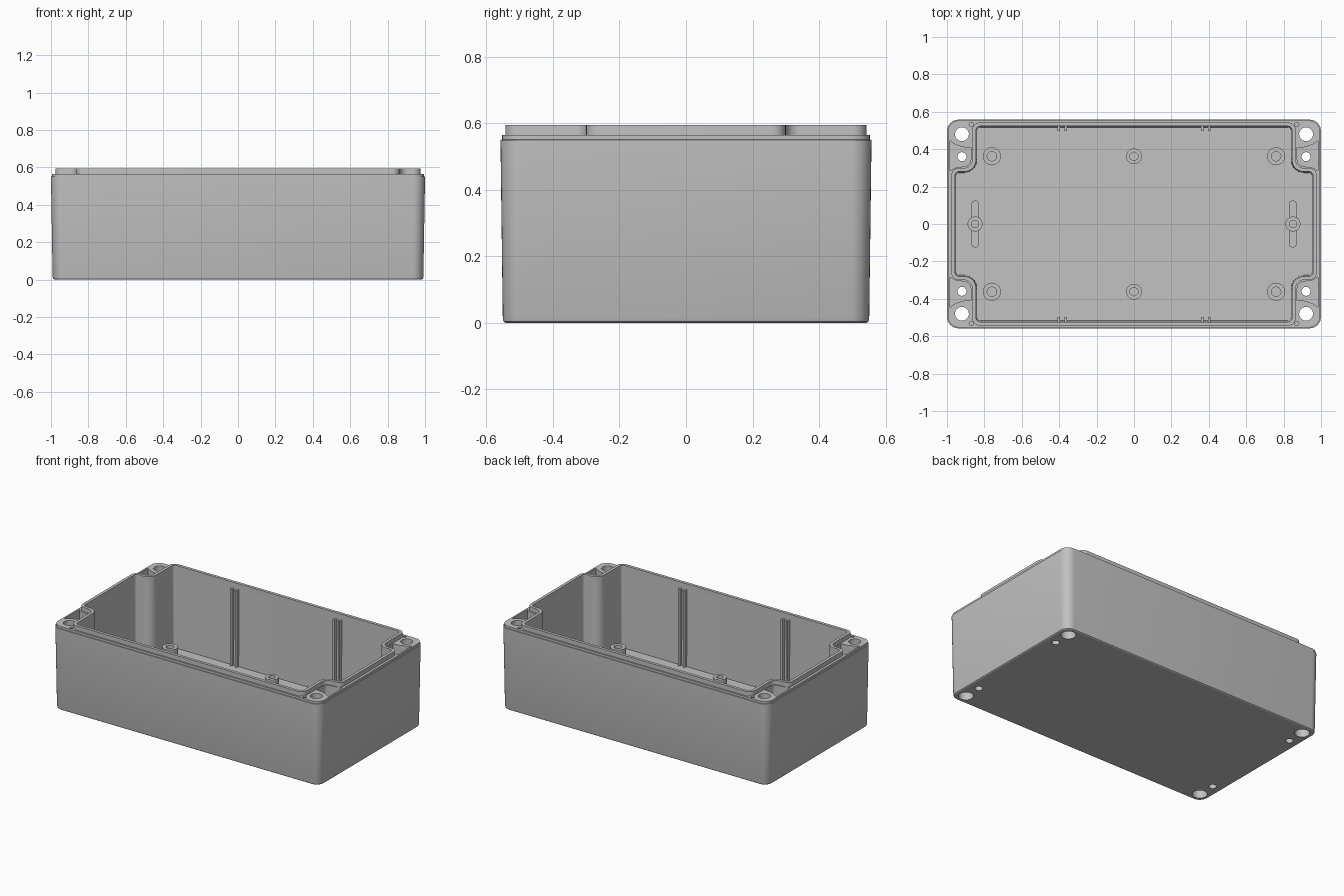
import bpy, math
from mathutils import Vector

if "Cube" in bpy.data.objects:
    bpy.data.objects.remove(bpy.data.objects["Cube"])

grey = bpy.data.materials.new("light grey plastic")
grey.diffuse_color = (0.54, 0.54, 0.54, 1)
grey.use_nodes = True
grey.node_tree.nodes["Principled BSDF"].inputs["Base Color"].default_value = grey.diffuse_color


def rounded(corners, n=8):
    """Outline from (x, y, radius) corners, each corner turned into an arc."""
    out = []
    for i, (x, y, r) in enumerate(corners):
        p = Vector((x, y))
        a = (Vector(corners[i - 1][:2]) - p).normalized()
        b = (Vector(corners[(i + 1) % len(corners)][:2]) - p).normalized()
        centre = p + (a + b) * r          # all corners are right angles
        for k in range(n + 1):
            t = k / n * math.pi / 2
            out.append(tuple(centre - b * r * math.cos(t) - a * r * math.sin(t)))
    return out


def box(hx, hy, r):
    return rounded([(hx, -hy, r), (hx, hy, r), (-hx, hy, r), (-hx, -hy, r)])


def cavity(d=0.0):
    """Stepped inner outline, grown by d."""
    q1 = [(.957 + d, .28 + d, .022 + d), (.845 + d, .28 + d, .062 - d),
          (.845 + d, .523 + d, .022 + d)]
    q2 = [(-x, y, r) for x, y, r in reversed(q1)]
    return rounded(q1 + q2 + [(-x, -y, r) for x, y, r in q1 + q2])


def circle(cx, cy, r, n=32):
    return [(cx + r * math.cos(2 * math.pi * k / n),
             cy + r * math.sin(2 * math.pi * k / n)) for k in range(n)]


def loft(name, sections, ring=False):
    """Join (outline, z) sections; cap the ends, or close into a ring."""
    n, m = len(sections[0][0]), len(sections)
    verts = [(x, y, z) for outline, z in sections for x, y in outline]
    faces = [(s * n + i, s * n + (i + 1) % n,
              (s + 1) % m * n + (i + 1) % n, (s + 1) % m * n + i)
             for s in range(m if ring else m - 1) for i in range(n)]
    if not ring:
        faces += [tuple(reversed(range(n))), tuple(range((m - 1) * n, m * n))]
    me = bpy.data.meshes.new(name)
    me.from_pydata(verts, [], faces)
    me.materials.append(grey)
    ob = bpy.data.objects.new(name, me)
    bpy.context.collection.objects.link(ob)
    return ob


def cut(ob, cutter):
    bpy.context.view_layer.objects.active = ob
    mod = ob.modifiers.new("cut", 'BOOLEAN')
    mod.operation, mod.solver, mod.object = 'DIFFERENCE', 'EXACT', cutter
    bpy.ops.object.modifier_apply(modifier=mod.name)
    bpy.data.objects.remove(cutter)


# Outer shell with slight draft, bottom edge bevel and a small step at the rim
FLOOR = .04
body = loft("enclosure_body", [
    (box(.982, .543, .05), 0), (box(.988, .549, .056), .004),
    (box(.991, .551, .058), .012), (box(1, .558, .062), .55),
    (box(.994, .553, .057), .5505), (box(.994, .553, .057), .565)])
cut(body, loft("cavity_cutter", [(cavity(-.006), FLOOR), (cavity(0), .565),
                                 (cavity(0), .7)]))

# Corner pockets, lid screw holes, mounting holes and pin holes
pocket = [(.87, .405), (.87, .35), (.878, .325), (.9, .308), (.95, .303),
          (.983, .285), (.983, .445), (.96, .428), (.92, .412)]
for sx in (1, -1):
    for sy in (1, -1):
        pts = [(x * sx, y * sy) for x, y in pocket]
        if sx * sy < 0:
            pts.reverse()
        cut(body, loft("pocket_cutter", [(pts, .06), (pts, .7)]))
        cx, cy = .92 * sx, .48 * sy
        for name, x, y, r, z0, z1 in (
                ("screw_cutter", cx, cy, .037, -.1, .7),
                ("counterbore_cutter", cx, cy, .046, -.1, .45),
                ("mount_cutter", cx, .36 * sy, .024, -.1, .2),
                ("pin_cutter", .87 * sx, .532 * sy, .011, .545, .7)):
            cut(body, loft(name, [(circle(x, y, r), z0), (circle(x, y, r), z1)]))

# Raised sealing lip around the opening
lip = loft("sealing_lip", [(cavity(.02), .56), (cavity(.02), .595),
                           (cavity(0), .595), (cavity(0), .56)], ring=True)


# Hollow screw bosses on the floor
def boss(name, x, y, r, hole, top):
    loft(name, [(circle(x, y, r), FLOOR - .01), (circle(x, y, r), top),
                (circle(x, y, hole), top), (circle(x, y, hole), FLOOR + .01)])


for sy in (1, -1):
    for x, r in ((-.76, .048), (0, .042), (.76, .048)):
        boss("floor_boss", x, .362 * sy, r, r * .52, .125)

# End bosses with a long rib on each side
for sx in (1, -1):
    boss("end_boss", .85 * sx, 0, .04, .02, .125)
    for sy in (1, -1):
        outline = rounded([(.85 * sx - .02, .078 * sy - .047, .004),
                           (.85 * sx + .02, .078 * sy - .047, .004),
                           (.85 * sx + .02, .078 * sy + .047, .018),
                           (.85 * sx - .02, .078 * sy + .047, .018)][::1]
                          if sy > 0 else
                          [(.85 * sx - .02, .078 * sy - .047, .018),
                           (.85 * sx + .02, .078 * sy - .047, .018),
                           (.85 * sx + .02, .078 * sy + .047, .004),
                           (.85 * sx - .02, .078 * sy + .047, .004)])
        loft("end_rib", [(outline, FLOOR - .01), (outline, .1)])

# Paired board guide ribs on the long walls
for sy in (1, -1):
    for x in (-.402, -.364, .364, .402):
        y0, y1 = sorted((.498 * sy, .53 * sy))
        outline = [(x - .007, y0), (x + .007, y0), (x + .007, y1), (x - .007, y1)]
        loft("guide_rib", [(outline, FLOOR - .01), (outline, .555)])

# Smooth rounded surfaces, keeping edges sharp
bpy.ops.object.select_all(action='SELECT')
bpy.context.view_layer.objects.active = body
bpy.ops.object.shade_smooth_by_angle(angle=math.radians(30))
